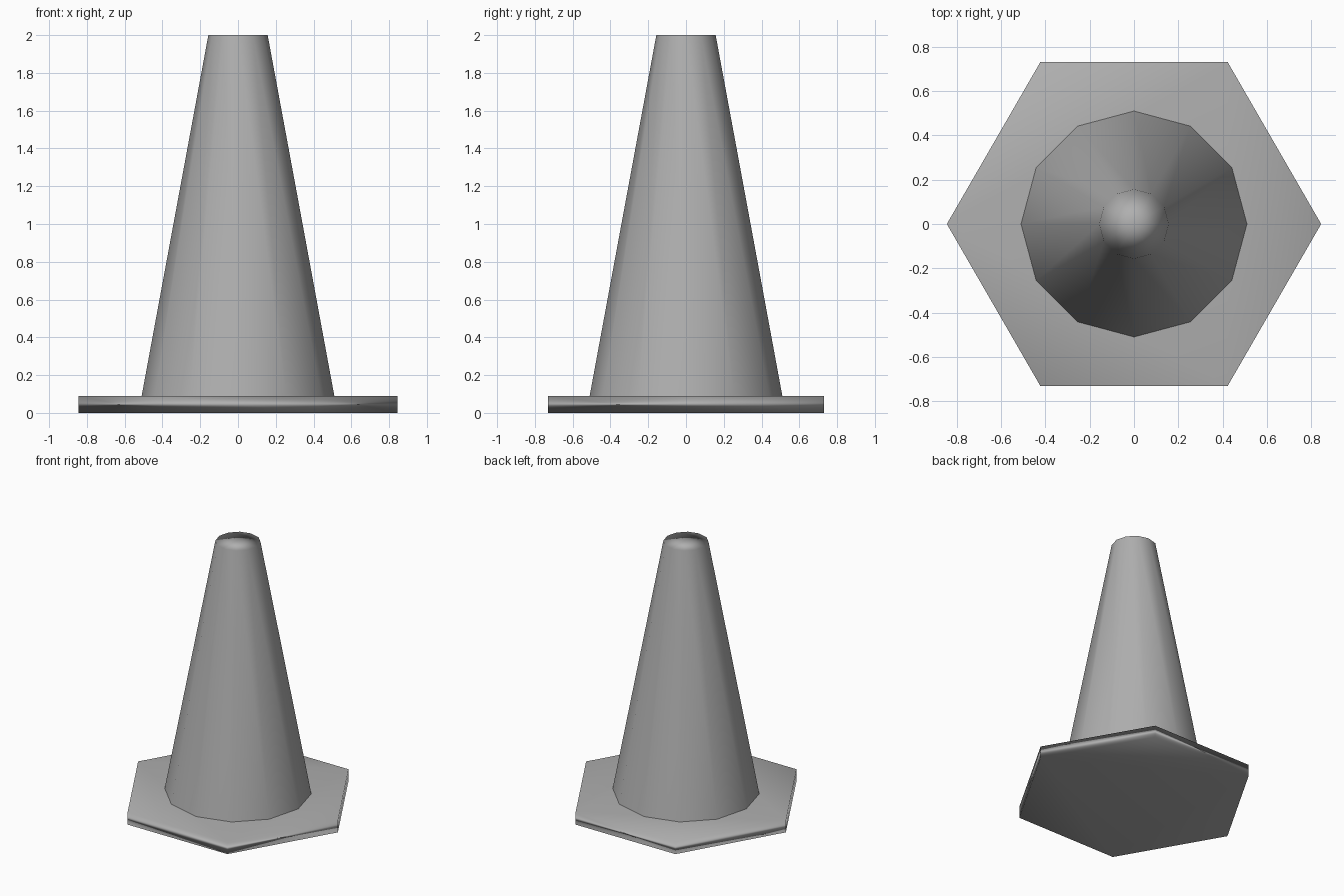
import bpy
import bmesh
import math

cube = bpy.data.objects.get("Cube")
if cube:
    bpy.data.objects.remove(cube, do_unlink=True)

grey = bpy.data.materials.new("mid_grey")
grey.use_nodes = True
grey.diffuse_color = (0.43, 0.43, 0.43, 1)
grey.node_tree.nodes["Principled BSDF"].inputs["Base Color"].default_value = grey.diffuse_color

BASE_TOP = 0.09
HEIGHT = 2.0


def tapered_part(name, sides, r_bottom, r_top, z_low, z_high, cap):
    """Smooth-shaded prism or truncated cone with a corner on the x axis."""
    bpy.ops.mesh.primitive_cone_add(
        vertices=sides, radius1=r_bottom, radius2=r_top, depth=z_high - z_low,
        end_fill_type=cap, location=(0, 0, (z_low + z_high) / 2),
        rotation=(0, 0, math.pi / 2))
    part = bpy.context.object
    part.name = name
    part.data.materials.append(grey)
    bpy.ops.object.shade_smooth()
    # Split wide caps, then let large faces dominate the soft shading
    split = part.modifiers.new("split_caps", 'TRIANGULATE')
    split.min_vertices = 5
    normals = part.modifiers.new("area_normals", 'WEIGHTED_NORMAL')
    normals.mode = 'FACE_AREA'
    normals.keep_sharp = False
    return part


# Flat hexagonal foot
tapered_part("base_plate", 6, 0.845, 0.845, 0, BASE_TOP, 'NGON')

# Tall tapered body with a closed, fan-shaped top
body = tapered_part("cone_body", 12, 0.51, 0.157, BASE_TOP, HEIGHT, 'TRIFAN')

# Open the underside where the body rests on the foot
bm = bmesh.new()
bm.from_mesh(body.data)
lowest = min(v.co.z for v in bm.verts)
hidden = [f for f in bm.faces if all(v.co.z < lowest + 0.001 for v in f.verts)]
bmesh.ops.delete(bm, geom=hidden, context='FACES')
bm.to_mesh(body.data)
bm.free()
